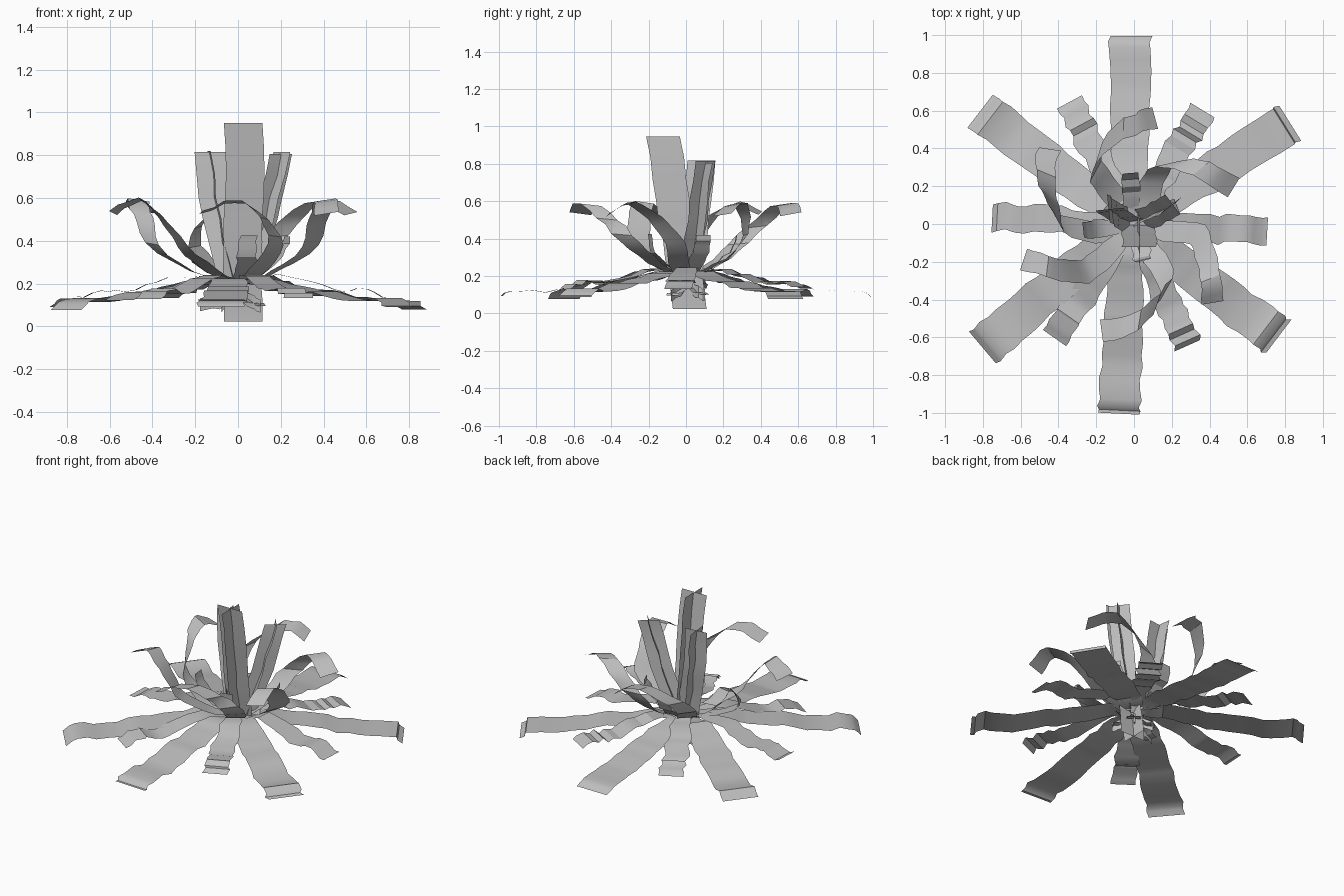
import bpy
import bmesh
import math
import random
from mathutils import Vector

random.seed(4)
if "Cube" in bpy.data.objects:
    bpy.data.objects.remove(bpy.data.objects["Cube"], do_unlink=True)

grey = bpy.data.materials.new("leaf grey")
grey.use_nodes = True
grey.diffuse_color = (0.52, 0.52, 0.52, 1)
grey.node_tree.nodes["Principled BSDF"].inputs["Base Color"].default_value = grey.diffuse_color


def sample(pts, steps):
    """Smooth path through the points, with its tangent."""
    p = [Vector(q) for q in pts]
    p = [p[0] * 2 - p[1]] + p + [p[-1] * 2 - p[-2]]
    path = []
    for i in range(1, len(p) - 2):
        a, b, c, d = p[i - 1:i + 3]
        for k in range(steps):
            t = k / steps
            path.append(0.5 * (2 * b + (c - a) * t + (2 * a - 5 * b + 4 * c - d) * t ** 2
                               + (3 * b - a - 3 * c + d) * t ** 3))
    path.append(p[-2])
    return path


def ribbon(name, pts, widths, sides=None, steps=3, wave=0.008):
    """Thin leaf strip; sides are across-directions, blended from base to tip."""
    path = sample(pts, steps)
    bm = bmesh.new()
    rows = []
    for i, q in enumerate(path):
        t = i / (len(path) - 1)
        tangent = path[min(i + 1, len(path) - 1)] - path[max(i - 1, 0)]
        if sides:
            side = Vector(sides[0]).lerp(Vector(sides[1]), t)
        else:
            side = Vector((-tangent.y, tangent.x, 0))
        side.normalize()
        s = t * (len(widths) - 1)
        k = min(int(s), len(widths) - 2)
        half = (widths[k] + (widths[k + 1] - widths[k]) * (s - k)) / 2
        j = Vector([random.uniform(-wave, wave) for _ in range(3)])
        rows.append([bm.verts.new(q + j + side * half * m) for m in (-1, 0, 1)])
    for r, n in zip(rows, rows[1:]):
        for k in range(2):
            bm.faces.new((r[k], r[k + 1], n[k + 1], n[k]))
    mesh = bpy.data.meshes.new(name)
    bm.to_mesh(mesh)
    bm.free()
    obj = bpy.data.objects.new(name, mesh)
    bpy.context.collection.objects.link(obj)
    mesh.materials.append(grey)
    bpy.context.view_layer.objects.active = obj
    bpy.ops.object.select_all(action='DESELECT')
    obj.select_set(True)
    bpy.ops.object.shade_smooth_by_angle(angle=math.radians(30))
    return obj


# Wide outer leaves, drooping at the tips
outer = [(-0.02, 1.0), (-0.08, -1.0), (0.82, 0.53), (-0.81, 0.6), (-0.80, -0.65), (0.76, -0.60)]
for i, (x, y) in enumerate(outer):
    profile = [(0.03, 0.2), (0.16, 0.22), (0.35, 0.18), (0.55, 0.155), (0.75, 0.12), (0.93, 0.125), (1, 0.085)]
    ribbon(f"outer_leaf_{i + 1}", [(x * f - 0.03 * (1 - f), y * f, z) for f, z in profile],
           (0.07, 0.17, 0.2, 0.21, 0.22, 0.22))

# Narrower leaves between the outer ones
middle = [(-0.76, 0.04), (0.70, -0.04), (-0.35, 0.65), (0.37, 0.61), (-0.42, -0.60), (0.29, -0.65)]
for i, (x, y) in enumerate(middle):
    profile = [(0.05, 0.19), (0.25, 0.24), (0.5, 0.2), (0.7, 0.16), (0.85, 0.17), (1, 0.13)]
    ribbon(f"middle_leaf_{i + 1}", [(x * f, y * f, z) for f, z in profile],
           (0.06, 0.12, 0.15, 0.14, 0.15), wave=0.012)

# Arching leaves that rise, swirl sideways and curl over
arches = [
    [(-0.1, 0.15), (-0.2, 0.28), (-0.15, 0.42), (0.0, 0.53), (0.11, 0.56)],
    [(0.08, 0.16), (0.14, 0.30), (0.26, 0.32), (0.40, 0.27), (0.53, 0.19)],
    [(0.17, -0.03), (0.34, -0.06), (0.38, -0.17), (0.40, -0.29), (0.42, -0.41)],
    [(0.09, -0.16), (0.17, -0.30), (0.12, -0.42), (-0.02, -0.54), (-0.17, -0.56)],
    [(-0.13, -0.15), (-0.26, -0.25), (-0.36, -0.25), (-0.46, -0.22), (-0.58, -0.18)],
    [(-0.21, -0.05), (-0.40, 0.02), (-0.44, 0.13), (-0.47, 0.27), (-0.45, 0.40)],
]
for i, plan in enumerate(arches):
    pts = [(0, 0, 0.2)] + [(x, y, z) for (x, y), z in zip(plan, (0.26, 0.38, 0.51, 0.59, 0.53))]
    out = Vector((*plan[1], 0)).normalized()
    around = Vector((-out.y, out.x, 0))
    end = Vector(plan[4]) - Vector(plan[3])
    tip_side = Vector((-end.y, end.x, 0.02)).normalized()
    if tip_side.dot(around.to_3d()) < 0:
        tip_side = -tip_side
    ribbon(f"arching_leaf_{i + 1}", pts, (0.05, 0.12, 0.13, 0.12, 0.11, 0.12), (around, tip_side))


def crossed(name, pts, width, turn):
    """Two strips crossing at right angles along one path."""
    for n in range(2):
        a = turn + n * math.pi / 2
        d = (math.cos(a), math.sin(a), 0.0)
        ribbon(f"{name}_{n + 1}", pts, (width, width), (d, d), wave=0.006)


# Upright crossed blades
crossed("tall_blade", [(0.02, 0.02, 0.02), (0.02, -0.02, 0.3), (0.03, -0.07, 0.6), (0.03, -0.12, 0.95)], 0.18, 0)
crossed("left_blade", [(-0.02, 0.01, 0.2), (-0.09, 0.05, 0.5), (-0.13, 0.08, 0.82)], 0.15, 0.1)
crossed("right_blade", [(0.03, 0.02, 0.2), (0.13, 0.06, 0.5), (0.2, 0.1, 0.81)], 0.13, 0.65)

# Short inner leaves
for i, (x, y) in enumerate([(-0.02, 0.27), (0.23, 0.09), (-0.27, -0.03), (0.05, -0.2)]):
    ribbon(f"inner_leaf_{i + 1}", [(0, 0, 0.2), (x * 0.5, y * 0.5, 0.25), (x * 0.85, y * 0.85, 0.33), (x, y, 0.42)],
           (0.06, 0.1, 0.08))

# Root stubs under the crown
for i, (x, y) in enumerate([(-0.18, -0.04), (0.11, -0.08), (0.08, 0.1), (-0.08, 0.09)]):
    path = [(0.01, 0, 0.16), (x * 0.5, y * 0.5, 0.12), (x, y, 0.1)]
    ribbon(f"root_flat_{i + 1}", path, (0.08, 0.08))
    ribbon(f"root_upright_{i + 1}", path, (0.07, 0.06), ((0, 0, 1), (0, 0, 1)))
